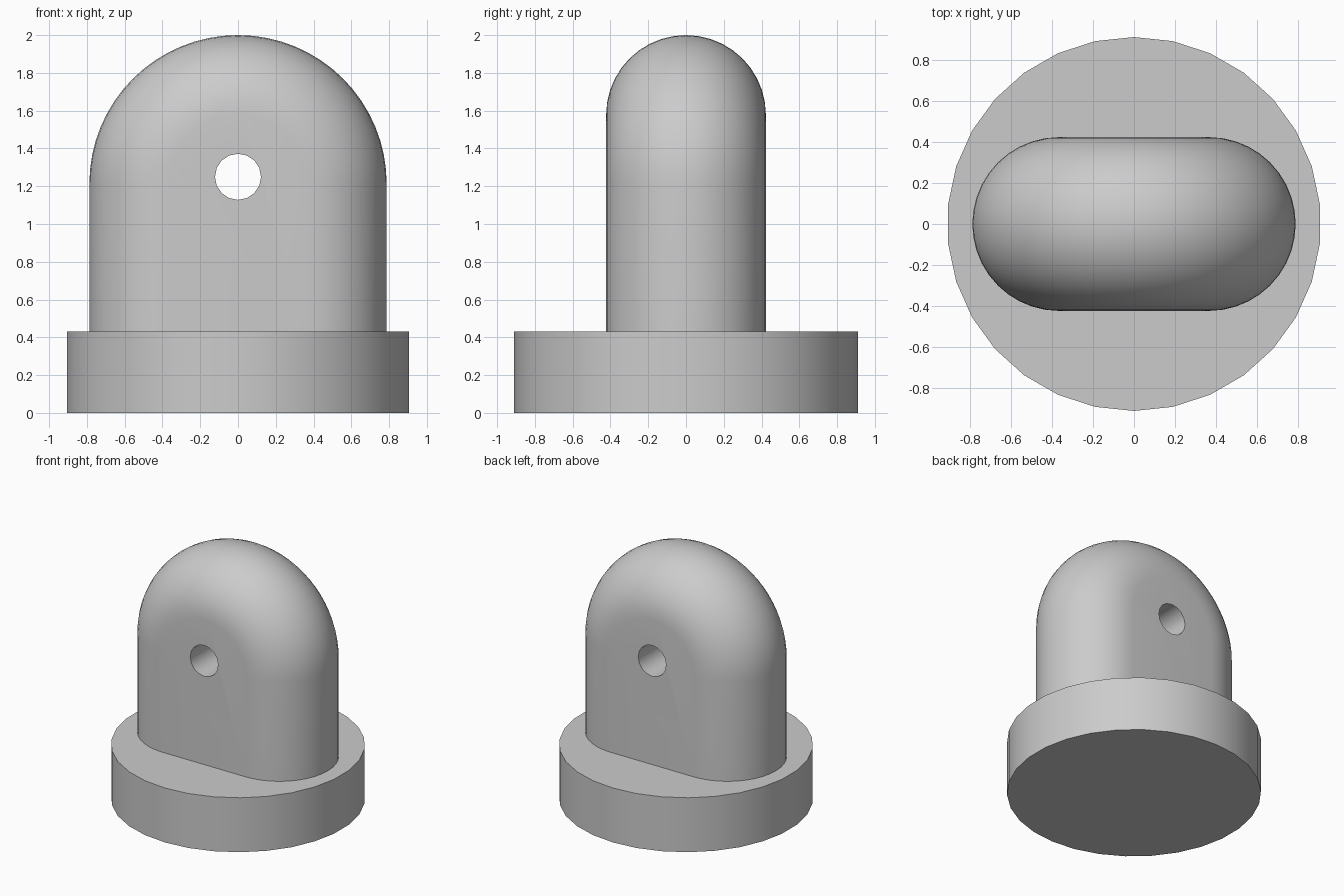
import bpy, bmesh
from math import pi, sin, cos, radians

if "Cube" in bpy.data.objects:
    bpy.data.objects.remove(bpy.data.objects["Cube"])

BASE_R, BASE_H = 0.91, 0.43
ROUND, CORE, ARCH_Z = 0.423, 0.364, 1.213   # edge rounding, flat half width, arch centre
HOLE_R, HOLE_Z = 0.122, 1.25
ARC, SECTION = 32, 20

grey = bpy.data.materials.new("plain grey")
grey.use_nodes = True
COLOR = (0.6, 0.6, 0.6, 1)
grey.diffuse_color = COLOR
grey.node_tree.nodes["Principled BSDF"].inputs["Base Color"].default_value = COLOR


def finish(ob):
    """Give the part its material and smooth shading with sharp edges."""
    if not ob.data.materials:
        ob.data.materials.append(grey)
    bpy.ops.object.select_all(action='DESELECT')
    ob.select_set(True)
    bpy.context.view_layer.objects.active = ob
    bpy.ops.object.shade_smooth_by_angle(angle=radians(30))


# Round base
bpy.ops.mesh.primitive_cylinder_add(vertices=30, radius=BASE_R, depth=BASE_H,
                                    location=(0, 0, BASE_H / 2))
base = bpy.context.object
base.name = "round_base"
finish(base)

# Arched lug: arch outlines lofted through a half-round section
bm = bmesh.new()
rows = []
for i in range(SECTION + 1):
    a = -pi / 2 + pi * i / SECTION
    d, y = CORE + ROUND * cos(a), ROUND * sin(a)
    arch = [(d * cos(pi * j / ARC), ARCH_Z + d * sin(pi * j / ARC)) for j in range(ARC + 1)]
    outline = [(d, BASE_H - 0.01)] + arch + [(-d, BASE_H - 0.01)]
    rows.append([bm.verts.new((x, y, z)) for x, z in outline])
for r, s in zip(rows, rows[1:]):
    for j in range(len(r) - 1):
        bm.faces.new((r[j], r[j + 1], s[j + 1], s[j]))
bm.faces.new(rows[0])                                   # front flat
bm.faces.new(rows[-1])                                  # back flat
bm.faces.new([r[0] for r in rows] + [r[-1] for r in reversed(rows)])   # underside
bmesh.ops.recalc_face_normals(bm, faces=bm.faces)
mesh = bpy.data.meshes.new("arched_lug")
bm.to_mesh(mesh)
bm.free()
lug = bpy.data.objects.new("arched_lug", mesh)
bpy.context.collection.objects.link(lug)
mesh.materials.append(grey)

# Pin hole through the lug
bpy.ops.mesh.primitive_cylinder_add(vertices=16, radius=HOLE_R, depth=2,
                                    location=(0, 0, HOLE_Z), rotation=(pi / 2, 0, 0))
cutter = bpy.context.object
cutter.name = "hole_cutter"
cutter.data.materials.append(grey)
cut = lug.modifiers.new("pin_hole", 'BOOLEAN')
cut.operation, cut.solver, cut.object = 'DIFFERENCE', 'EXACT', cutter
bpy.ops.object.select_all(action='DESELECT')
lug.select_set(True)
bpy.context.view_layer.objects.active = lug
bpy.ops.object.modifier_apply(modifier=cut.name)
bpy.data.objects.remove(cutter)
finish(lug)
